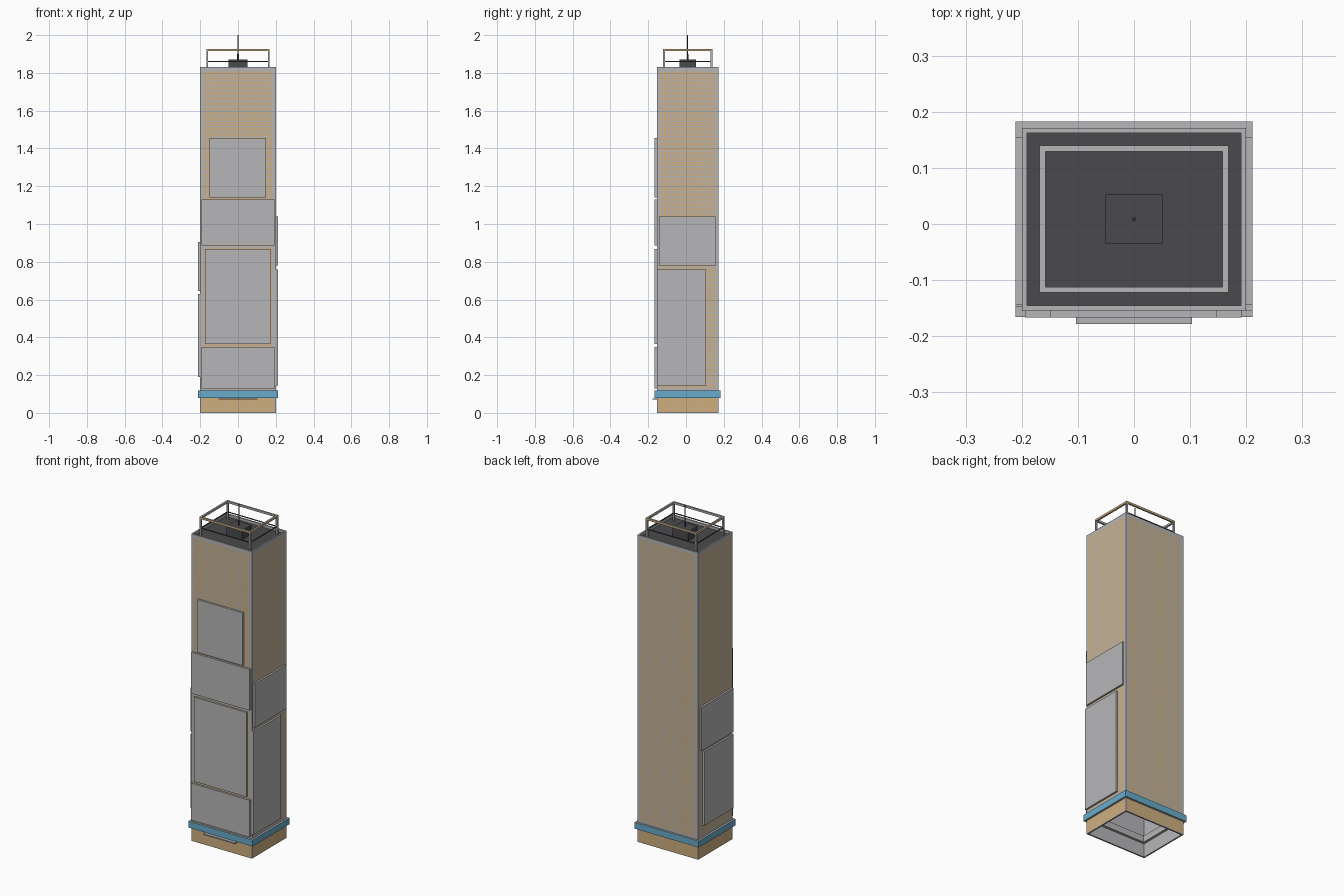
import bpy, bmesh

if "Cube" in bpy.data.objects:
    bpy.data.objects.remove(bpy.data.objects["Cube"])

YC = 0.0085                      # tower centre in y
HX, HY = 0.2, 0.1625             # tower half sizes
FRONT, BACK = YC - HY, YC + HY


def material(name, rgb):
    m = bpy.data.materials.new(name)
    m.diffuse_color = (*rgb, 1)
    m.use_nodes = True
    m.node_tree.nodes["Principled BSDF"].inputs["Base Color"].default_value = m.diffuse_color
    return m


GREY = material("light grey", (0.47, 0.47, 0.485))
TAN = material("warm tan", (0.62, 0.43, 0.21))
BLUE = material("sky blue", (0.14, 0.41, 0.60))
DARK = material("dark grey", (0.068, 0.068, 0.074))


def finish(name, bm, *mats):
    me = bpy.data.meshes.new(name)
    bm.to_mesh(me)
    bm.free()
    for m in mats:
        me.materials.append(m)
    ob = bpy.data.objects.new(name, me)
    bpy.context.collection.objects.link(ob)
    return ob


def add_box(bm, x0, x1, y0, y1, z0, z1):
    v = [bm.verts.new((x, y, z)) for z in (z0, z1)
         for x, y in ((x0, y0), (x1, y0), (x1, y1), (x0, y1))]
    for f in ((3, 2, 1, 0), (4, 5, 6, 7), (0, 1, 5, 4),
              (1, 2, 6, 5), (2, 3, 7, 6), (3, 0, 4, 7)):
        bm.faces.new([v[i] for i in f])


def box(name, mat, *ext):
    bm = bmesh.new()
    add_box(bm, *ext)
    return finish(name, bm, mat)


def ring(name, hx, hy, t, z0, z1, *mats, side=0):
    """Rectangular hollow frame; outer walls use material index `side`."""
    bm = bmesh.new()
    loops = []
    for a, b, z in ((hx, hy, z0), (hx, hy, z1),
                    (hx - t, hy - t, z1), (hx - t, hy - t, z0)):
        loops.append([bm.verts.new((sx * a, YC + sy * b, z))
                      for sx, sy in ((-1, -1), (1, -1), (1, 1), (-1, 1))])
    for k in range(4):
        a, b = loops[k], loops[(k + 1) % 4]
        for i in range(4):
            j = (i + 1) % 4
            f = bm.faces.new((a[i], a[j], b[j], b[i]))
            f.material_index = side if k == 0 else 0
    return finish(name, bm, *mats)


def wall_grid(name, cols_x, cols_y, span_x, span_y, z0, z1, rows, fw, fh):
    """Flat window panes on all four walls."""
    bm = bmesh.new()
    e = 0.0012
    ph = (z1 - z0) / rows
    for sign in (-1, 1):
        for cols, span, along_x in ((cols_x, span_x, True), (cols_y, span_y, False)):
            pw = 2 * span / cols
            for c in range(cols):
                u = -span + (c + 0.5) * pw
                for r in range(rows):
                    z = z0 + (r + 0.5) * ph
                    pts = []
                    for du, dz in ((-1, -1), (1, -1), (1, 1), (-1, 1)):
                        w = du * pw * fw / 2
                        zz = z + dz * ph * fh / 2
                        if along_x:
                            pts.append((-sign * (u + w), YC + sign * (HY + e), zz))
                        else:
                            pts.append((sign * (HX + e), YC + sign * (u + w), zz))
                    bm.faces.new([bm.verts.new(p) for p in pts])
    return finish(name, bm, TAN)


# Hollow walls: ground storey, ledge band, shaft with parapet
ring("ground_storey_walls", HX, HY, 0.009, 0, 0.08, GREY)
ring("blue_ledge_band", HX + 0.0115, HY + 0.0115, 0.035, 0.08, 0.118, GREY, BLUE, side=1)
ring("tower_walls", HX, HY, 0.009, 0.118, 1.83, GREY)
box("roof", DARK, -HX + 0.009, HX - 0.009, FRONT + 0.009, BACK - 0.009, 1.805, 1.815)

# Glazing
wall_grid("tower_windows", 18, 15, 0.184, 0.15, 0.13, 1.81, 63, 0.74, 0.78)
wall_grid("shop_windows", 3, 3, 0.195, 0.158, 0.004, 0.078, 1, 0.98, 1.0)

# Entrance canopy
box("entrance_canopy", GREY, -0.103, 0.103, -0.178, FRONT, 0.070, 0.077)

# Billboards on the front: x0, x1, z0, z1
T = 0.0125
for i, (a, b, z0, z1) in enumerate(((-0.15, 0.147, 1.14, 1.455), (-0.194, 0.192, 0.885, 1.13),
                                    (-0.175, 0.172, 0.365, 0.868), (-0.194, 0.192, 0.13, 0.35))):
    box(f"front_billboard_{i + 1}", GREY, a, b, FRONT - T, FRONT, z0, z1)

# Billboards on the sides: side, y0, y1, z0, z1
for i, (s, a, b, z0, z1) in enumerate(((1, -0.144, 0.155, 0.78, 1.04), (1, -0.154, 0.105, 0.145, 0.76),
                                       (-1, -0.144, 0.155, 0.645, 0.905), (-1, -0.147, 0.13, 0.19, 0.63))):
    x = sorted((s * HX, s * (HX + 0.0115)))
    box(f"side_billboard_{i + 1}", GREY, *x, a, b, z0, z1)

# Roof frame: posts, top rail with tan outer face, thin lower rail
RX, RY = 0.168, 0.131
ring("roof_frame_top_rail", RX, RY, 0.010, 1.915, 1.927, GREY, TAN, side=1)
bm = bmesh.new()
for sx in (-1, 1):
    for sy in (-1, 1):
        cx, cy = sx * (RX - 0.005), YC + sy * (RY - 0.005)
        add_box(bm, cx - 0.005, cx + 0.005, cy - 0.005, cy + 0.005, 1.814, 1.915)
finish("roof_frame_posts", bm, GREY)
ring("roof_frame_lower_rail", RX - 0.003, RY - 0.003, 0.004, 1.857, 1.862, DARK)

# Plant room and mast
box("plant_room", DARK, -0.051, 0.051, YC - 0.044, YC + 0.044, 1.814, 1.87)
for name, r, z0, z1 in (("mast_base", 0.004, 1.87, 1.90), ("mast", 0.0022, 1.90, 2.0)):
    bm = bmesh.new()
    bmesh.ops.create_cone(bm, cap_ends=True, segments=8, radius1=r, radius2=r, depth=z1 - z0)
    bmesh.ops.translate(bm, verts=bm.verts, vec=(0, YC, (z0 + z1) / 2))
    finish(name, bm, DARK)
